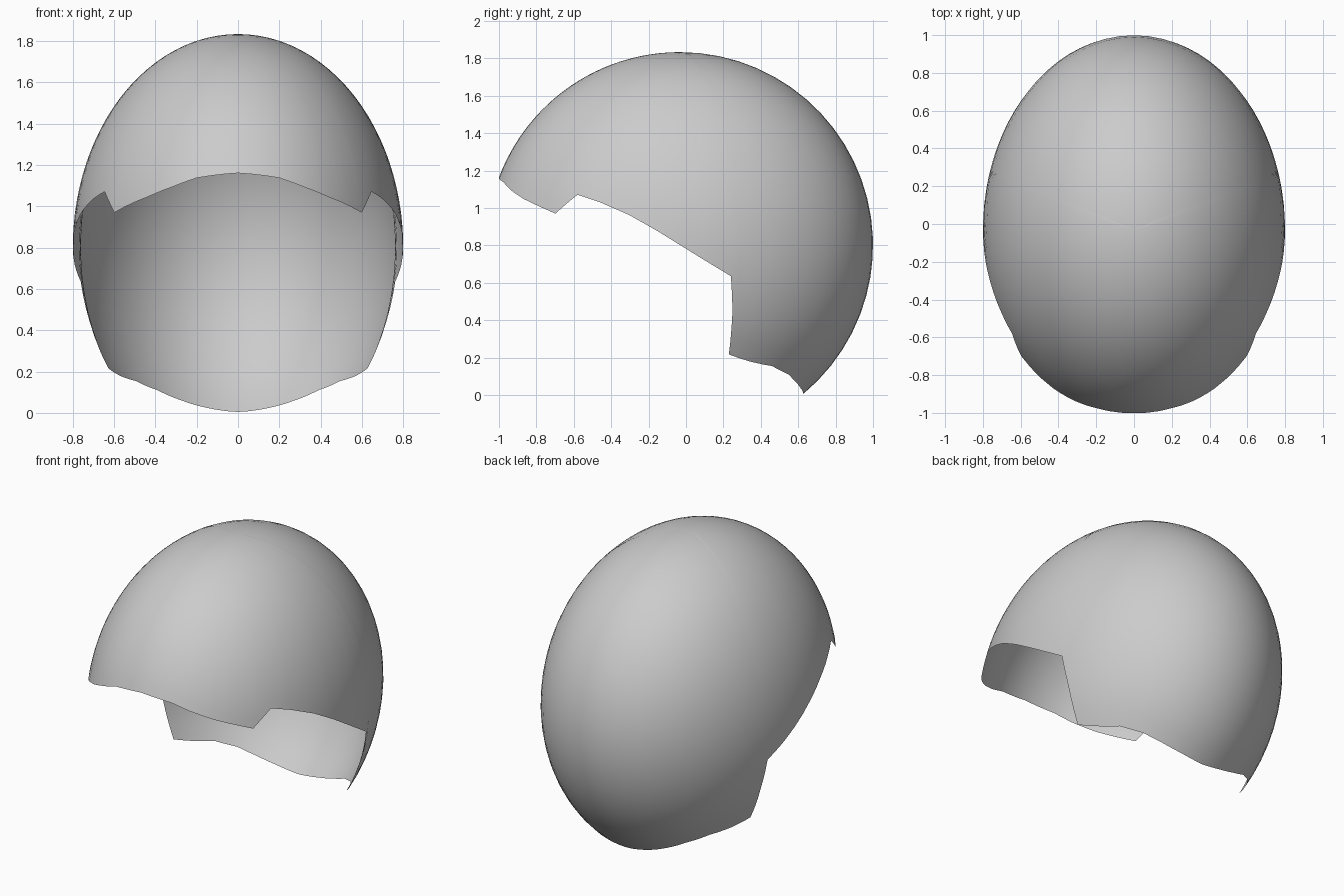
import bpy, bmesh
from mathutils import Vector

if "Cube" in bpy.data.objects:
    bpy.data.objects.remove(bpy.data.objects["Cube"])

CENTRE = Vector((0, -0.033, 0.8))
RADII = Vector((0.8, 1.033, 1.033))
ROWS, STEPS = 24, 3

# Rim of the right half, from front centre round to back centre
RIM = [(0, -1, 1.16), (.2, -.97, 1.135), (.31, -.935, 1.095), (.43, -.86, 1.045),
       (.6, -.7, .97), (.645, -.58, 1.07), (.7, -.46, 1.03), (.755, -.3, .96),
       (.79, -.15, .875), (.795, .1, .72), (.76, .24, .635), (.71, .245, .45),
       (.63, .23, .215), (.57, .34, .18), (.494, .46, .155), (.39, .55, .108),
       (.28, .6, .055), (.15, .625, .02), (0, .63, 0)]


def to_unit(p):
    d = Vector(p) - CENTRE
    return Vector([d[i] / RADII[i] for i in range(3)]).normalized()


def to_shell(u):
    return CENTRE + u * RADII


# Refine the rim on the unit sphere
units = [to_unit(p) for p in RIM]
rim = [a.lerp(b, k / STEPS).normalized()
       for a, b in zip(units, units[1:]) for k in range(STEPS)] + [units[-1]]

# Columns run from the crown down to the rim
bm = bmesh.new()
up = Vector((0, 0, 1))
crown = bm.verts.new(to_shell(up))
columns = [[bm.verts.new(to_shell(up.slerp(u, r / ROWS))) for r in range(1, ROWS + 1)]
           for u in rim]
for a, b in zip(columns, columns[1:]):
    bm.faces.new((crown, a[0], b[0]))
    for r in range(ROWS - 1):
        bm.faces.new((a[r], a[r + 1], b[r + 1], b[r]))

mesh = bpy.data.meshes.new("helmet_shell")
bm.to_mesh(mesh)
bm.free()
for f in mesh.polygons:
    f.use_smooth = True
shell = bpy.data.objects.new("helmet_shell", mesh)
bpy.context.collection.objects.link(shell)

# Left half
mirror = shell.modifiers.new("mirror", 'MIRROR')
mirror.use_axis[0] = True
mirror.merge_threshold = 0.0005
